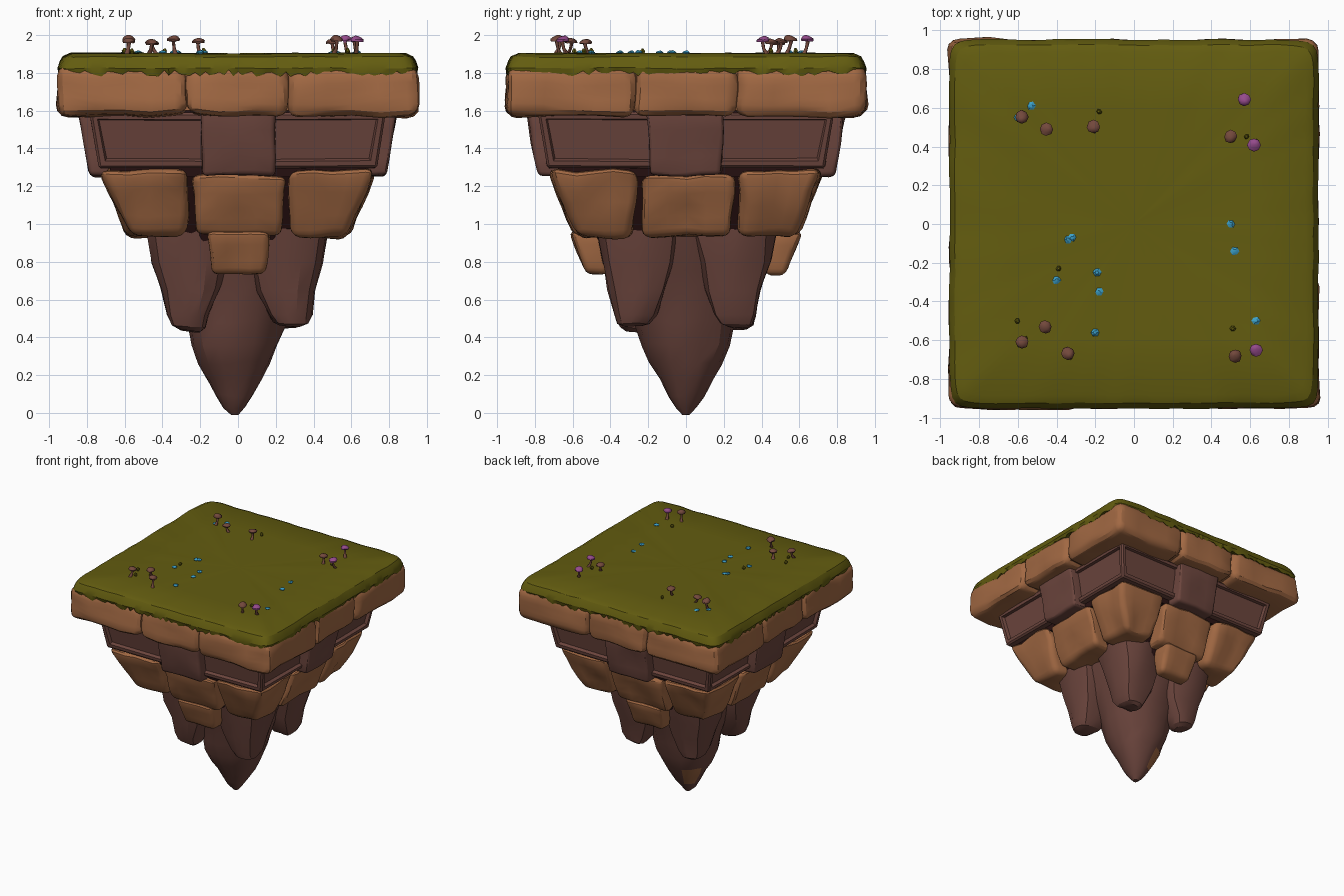
import bpy, bmesh, math, random
from math import pi, cos, sin
from mathutils import Vector, Matrix, noise

random.seed(4)
cube = bpy.data.objects.get("Cube")
if cube:
    bpy.data.objects.remove(cube, do_unlink=True)


def material(name, r, g, b):
    m = bpy.data.materials.new(name)
    m.use_nodes = True
    m.diffuse_color = (r, g, b, 1)
    m.node_tree.nodes["Principled BSDF"].inputs["Base Color"].default_value = (r, g, b, 1)
    return m


GRASS = material("moss green", 0.125, 0.108, 0.005)
TAN = material("tan stone", 0.36, 0.14, 0.056)
ROCK = material("brown rock", 0.15, 0.06, 0.047)
DARK = material("dark crevice", 0.022, 0.006, 0.006)
CAP = material("mushroom brown", 0.17, 0.065, 0.045)
PURPLE = material("mushroom purple", 0.30, 0.07, 0.26)
CYAN = material("flower blue", 0.045, 0.35, 0.58)


def finish(name, bm, mats, amp=0.0, freq=5.0, rule=None, angle=28):
    """Roughen the surface, colour the faces by a rule and make the object."""
    for v in bm.verts:
        v.co += noise.noise_vector(v.co * freq) * amp
    bmesh.ops.recalc_face_normals(bm, faces=bm.faces)
    for f in bm.faces:
        f.smooth = True
        if rule:
            f.material_index = rule(f.calc_center_median())
    bm.normal_update()
    for e in bm.edges:
        if len(e.link_faces) == 2:
            e.smooth = e.calc_face_angle(0) < math.radians(angle)
    mesh = bpy.data.meshes.new(name)
    bm.to_mesh(mesh)
    bm.free()
    for m in mats:
        mesh.materials.append(m)
    ob = bpy.data.objects.new(name, mesh)
    bpy.context.collection.objects.link(ob)
    return ob


def turn(bm, k):
    bmesh.ops.rotate(bm, verts=bm.verts, cent=(0, 0, 0), matrix=Matrix.Rotation(k * pi / 2, 3, 'Z'))


def block(name, mat, z0, z1, low, high, k=0, bevel=0.05, amp=0.02, panel=False):
    """Tapered stone block; low and high are (x0, x1, y0, y1) rectangles."""
    bm = bmesh.new()
    for z, (x0, x1, y0, y1) in ((z0, low), (z1, high)):
        for x, y in ((x0, y0), (x1, y0), (x1, y1), (x0, y1)):
            bm.verts.new((x, y, z))
    v = list(bm.verts)
    bm.faces.new(v[:4])
    bm.faces.new(v[4:])
    for i in range(4):
        j = (i + 1) % 4
        bm.faces.new((v[i], v[j], v[j + 4], v[i + 4]))
    bmesh.ops.recalc_face_normals(bm, faces=bm.faces)
    if bevel:
        bmesh.ops.bevel(bm, geom=list(bm.edges), offset=bevel, segments=1 if panel else 3,
                        profile=0.5, affect='EDGES', clamp_overlap=True)
    if panel:
        # framed, sunken panels on the two outer sides
        bm.normal_update()
        outer = [f for f in bm.faces if f.calc_area() > 0.08 and max(f.normal.x, -f.normal.y) > 0.8]
        bmesh.ops.inset_individual(bm, faces=outer, thickness=0.035, depth=0)
        bmesh.ops.inset_individual(bm, faces=outer, thickness=0.012, depth=-0.025)
    elif amp:
        long_edges = [e for e in bm.edges if e.calc_length() > 0.13]
        bmesh.ops.subdivide_edges(bm, edges=long_edges, cuts=3, use_grid_fill=True)
        bmesh.ops.triangulate(bm, faces=bm.faces)
    turn(bm, k)
    return finish(name, bm, [mat], amp)


def ring(cx, cy, z, half, n, power=2.0):
    """Closed ring, from circle (power 2) to square (high power)."""
    pts = []
    for i in range(n):
        c, s = cos(2 * pi * i / n), sin(2 * pi * i / n)
        r = half / (abs(c) ** power + abs(s) ** power) ** (1 / power)
        pts.append(Vector((cx + r * c, cy + r * s, z)))
    return pts


def loft(rings):
    bm = bmesh.new()
    rows = [[bm.verts.new(p) for p in r] for r in rings]
    n = len(rows[0])
    for a, b in zip(rows, rows[1:]):
        for i in range(n):
            j = (i + 1) % n
            bm.faces.new((a[i], a[j], b[j], b[i]))
    bm.faces.new(rows[0])
    bm.faces.new(rows[-1])
    return bm


def square(h):
    return (-h, h, -h, h)


# Turf slab with a ragged hanging edge
N = 240
turf = [ring(0, 0, 1.82, 0.88, N, 24)]
for z, h in ((1.80, 0.942), (1.825, 0.952), (1.86, 0.94), (1.885, 0.925), (1.903, 0.885),
             (1.903, 0.6), (1.903, 0.3), (1.903, 0.02)):
    turf.append(ring(0, 0, z, h, N, 24))
for p in turf[1]:
    p.z += random.uniform(-0.022, 0.016)
    p.x *= random.uniform(0.995, 1.008)
    p.y *= random.uniform(0.995, 1.008)
finish("grass_top", loft(turf), [GRASS], 0.007, 6)

# Hidden cores that close the joints between blocks
block("rim_core", TAN, 1.60, 1.83, square(0.89), square(0.89), bevel=0, amp=0)
block("band_core", DARK, 1.25, 1.62, square(0.67), square(0.74), bevel=0, amp=0)
block("lower_core", DARK, 0.95, 1.27, square(0.46), square(0.62), bevel=0, amp=0)

# Three tiers of stone, repeated on the four sides and corners
for k in range(4):
    block("rim_corner_block", TAN, 1.57, 1.835, (0.265, 0.955, -0.955, -0.265),
          (0.265, 0.945, -0.945, -0.265), k, 0.06)
    block("rim_side_block", TAN, 1.575, 1.835, (-0.27, 0.27, -0.95, -0.5),
          (-0.27, 0.27, -0.945, -0.5), k, 0.055)
    block("band_corner_panel", ROCK, 1.295, 1.59, (0.15, 0.735, -0.735, -0.15),
          (0.15, 0.785, -0.785, -0.15), k, 0.012, 0.006, True)
    block("band_side_block", ROCK, 1.255, 1.60, (-0.19, 0.19, -0.785, -0.4),
          (-0.2, 0.2, -0.845, -0.4), k, 0.025, 0.014)
    block("lower_corner_block", TAN, 0.935, 1.285, (0.285, 0.575, -0.575, -0.285),
          (0.262, 0.725, -0.725, -0.262), k, 0.045, 0.025)
    block("lower_side_block", TAN, 0.935, 1.26, (-0.225, 0.235, -0.59, -0.3),
          (-0.245, 0.25, -0.715, -0.3), k, 0.04, 0.025)

# Small hanging blocks at the front and the back
for k in (0, 2):
    block("hanging_block", TAN, 0.735, 0.96, (-0.14, 0.15, -0.53, -0.41),
          (-0.165, 0.17, -0.615, -0.43), k, 0.035, 0.015)
    block("hanging_block_recess", DARK, 0.82, 0.97, (-0.19, 0.19, -0.42, -0.2),
          (-0.21, 0.21, -0.49, -0.2), k, 0.02, 0)

# Central rock spike with one tan patch near the tip
spike = [(0.0, 0.02), (0.035, 0.06), (0.09, 0.10), (0.18, 0.148), (0.26, 0.188), (0.36, 0.228),
         (0.48, 0.262), (0.6, 0.295), (0.75, 0.345), (0.97, 0.41)]


def patch(c):
    turned = abs(math.atan2(c.y, c.x + 0.015) - 0.75 * pi) < 0.4
    return int(turned and 0.09 < c.z < 0.25)


finish("rock_spike", loft([ring(-0.02 * (1 - z), 0, z, h, 16, 2.4) for z, h in spike]),
       [ROCK, TAN], 0.022, 6, patch)

# Rounded rock buttresses under the four corners
lobe = [(0.445, 0.27, 0.05), (0.465, 0.27, 0.085), (0.52, 0.265, 0.11), (0.65, 0.25, 0.152),
        (0.8, 0.25, 0.195), (0.97, 0.25, 0.225)]
for k in range(4):
    bm = loft([ring(c, -c, z, h, 16, 3.5) for z, c, h in lobe])
    turn(bm, k)
    finish("rock_buttress", bm, [ROCK], 0.025, 6)

# Leaning mushrooms: position, height, cap colour
mushrooms = [(-0.58, 0.55, 0.10, CAP), (-0.45, 0.49, 0.07, CAP), (-0.21, 0.50, 0.085, CAP),
             (0.57, 0.64, 0.10, PURPLE), (0.62, 0.41, 0.095, PURPLE), (0.50, 0.45, 0.08, CAP),
             (0.52, -0.68, 0.10, CAP), (0.63, -0.65, 0.095, PURPLE), (-0.34, -0.67, 0.10, CAP),
             (-0.46, -0.53, 0.08, CAP), (-0.58, -0.61, 0.085, CAP)]
profile = [(0.0, 0.014), (0.3, 0.009), (0.6, 0.009), (0.7, 0.012), (0.68, 0.032),
           (0.8, 0.034), (0.93, 0.022), (1.0, 0.006)]
for x, y, h, colour in mushrooms:
    a = random.uniform(0, 2 * pi)
    rings = []
    for t, r in profile:
        bend = 0.025 * sin(t * 2.6) - 0.02
        rings.append(ring(x + bend * cos(a), y + bend * sin(a), 1.9 + t * h, r, 8))
    finish("mushroom", loft(rings), [CAP, colour], 0.004, 30,
           lambda c, h=h: int(c.z > 1.9 + 0.66 * h), 50)

# Low flowers and sprouts scattered on the turf
flowers = [(-0.6, 0.55), (-0.53, 0.61), (-0.34, -0.08), (-0.32, -0.07), (-0.4, -0.29),
           (-0.19, -0.25), (-0.18, -0.35), (-0.2, -0.56), (0.5, 0.0), (0.52, -0.14), (0.63, -0.5)]
sprouts = [(-0.18, 0.58), (-0.39, -0.23), (0.51, -0.54), (0.58, 0.45), (-0.6, -0.5), (-0.56, -0.59)]
for name, spots, mat, r, h in (("flower", flowers, CYAN, 0.022, 0.018),
                               ("sprout", sprouts, GRASS, 0.014, 0.03)):
    for x, y in spots:
        bm = loft([ring(x, y, 1.895, r * 0.5, 6), ring(x, y, 1.9 + h * 0.5, r, 6),
                   ring(x, y, 1.9 + h, r * 0.4, 6)])
        finish(name, bm, [mat], 0.005, 40)
